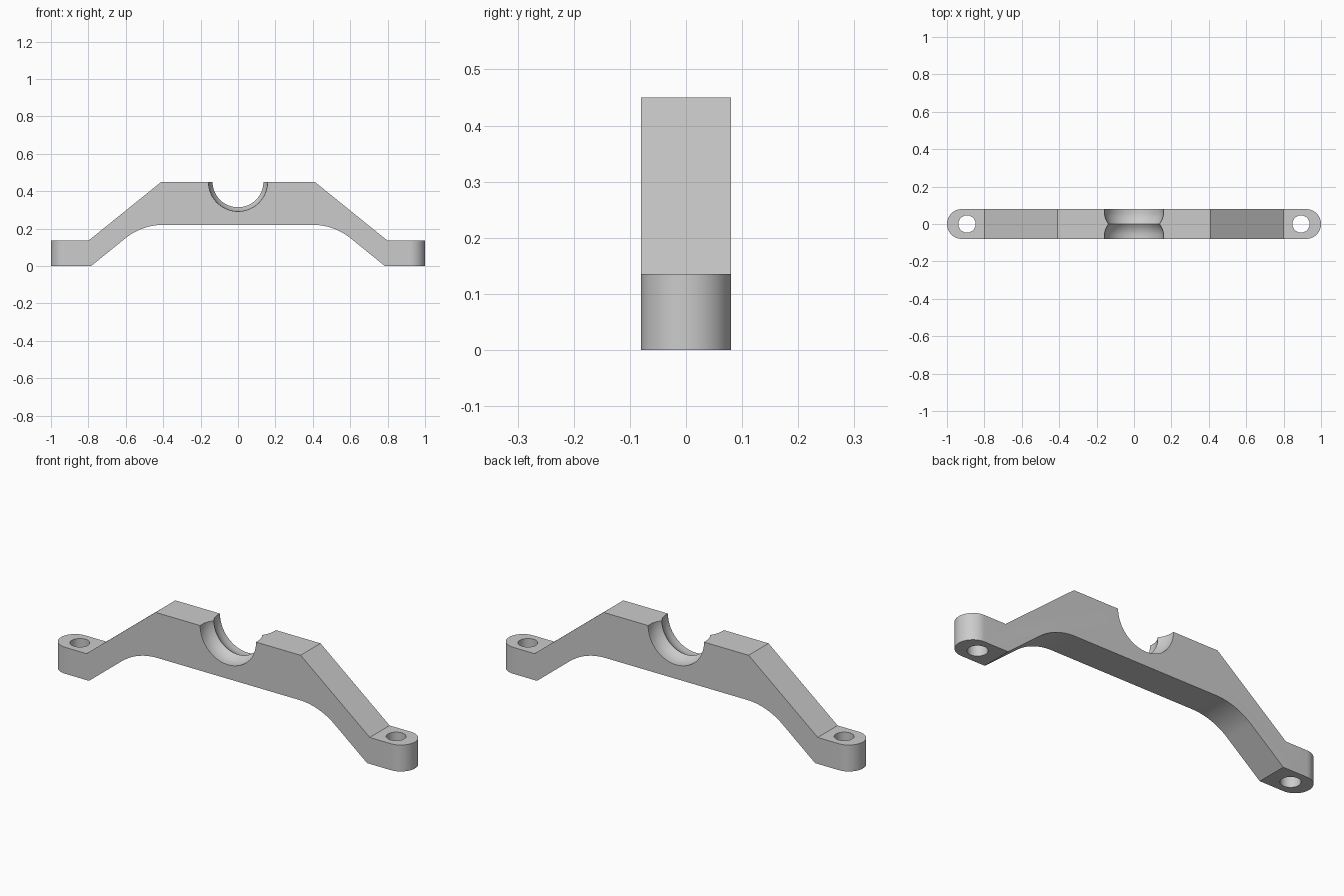
import bpy, bmesh, math

cube = bpy.data.objects.get("Cube")
if cube:
    bpy.data.objects.remove(cube)

HALF = 0.08      # half thickness of the bracket
TOP = 0.45       # height of the flat top

grey = bpy.data.materials.new("plain grey")
grey.use_nodes = True
colour = (0.6, 0.6, 0.6, 1)
grey.diffuse_color = colour
grey.node_tree.nodes["Principled BSDF"].inputs["Base Color"].default_value = colour


def make_object(name, bm):
    bmesh.ops.recalc_face_normals(bm, faces=bm.faces)
    mesh = bpy.data.meshes.new(name)
    bm.to_mesh(mesh)
    bm.free()
    mesh.materials.append(grey)
    obj = bpy.data.objects.new(name, mesh)
    bpy.context.collection.objects.link(obj)
    return obj


def prism(name, points, offset):
    """Extrude a closed outline of 3D points along an offset."""
    bm = bmesh.new()
    face = bm.faces.new([bm.verts.new(p) for p in points])
    new = bmesh.ops.extrude_face_region(bm, geom=[face])["geom"]
    verts = [v for v in new if isinstance(v, bmesh.types.BMVert)]
    bmesh.ops.translate(bm, verts=verts, vec=offset)
    return make_object(name, bm)


def arc(cx, cy, radius, start, end, steps):
    angles = [math.radians(start + (end - start) * i / steps) for i in range(steps + 1)]
    return [(cx + radius * math.cos(a), cy + radius * math.sin(a)) for a in angles]


def boolean(target, tool, operation):
    mod = target.modifiers.new(operation.lower(), 'BOOLEAN')
    mod.operation = operation
    mod.solver = 'EXACT'
    mod.object = tool
    bpy.context.view_layer.objects.active = target
    bpy.ops.object.modifier_apply(modifier=mod.name)
    bpy.data.objects.remove(tool)


# Arched side profile, mirrored about the middle
right = [(0.41, TOP), (0.8, 0.135), (1.0, 0.135), (1.0, 0), (0.785, 0)]
right += arc(0.4, -0.1, 0.32, 51, 90, 14)
left = [(-x, z) for x, z in reversed(right)]
bracket = prism("bracket", [(x, -HALF, z) for x, z in right + left], (0, 2 * HALF, 0))

# Rounded ends, seen from above
slot = arc(1 - HALF, 0, HALF, -90, 90, 32) + arc(HALF - 1, 0, HALF, 90, 270, 32)
boolean(bracket, prism("end_rounding", [(x, y, -0.1) for x, y in slot], (0, 0, 1)), 'INTERSECT')

# Bolt holes through the feet
for side in (-1, 1):
    ring = arc(side * 0.893, 0, 0.046, 0, 352.5, 47)
    boolean(bracket, prism("bolt_hole", [(x, y, -0.1) for x, y in ring], (0, 0, 1)), 'DIFFERENCE')

# Half-round seat with two scooped channels meeting in a central ridge
bm = bmesh.new()
half_steps = 8
rows = []
for i in range(-half_steps, half_steps + 1):
    y = 0.09 * i / half_steps
    t = min(abs(y) / 0.06, 1)
    radius = 0.136 + 0.022 * (1 - (1 - t) ** 2)
    rows.append([bm.verts.new((x, y, z)) for x, z in arc(0, TOP, radius, 1, 356, 71)])
for a, b in zip(rows, rows[1:]):
    for i in range(len(a)):
        j = (i + 1) % len(a)
        bm.faces.new((a[i], a[j], b[j], b[i]))
bm.faces.new(rows[0])
bm.faces.new(rows[-1])
boolean(bracket, make_object("seat_cutter", bm), 'DIFFERENCE')

# Smooth the curved walls, keep the edges crisp
bpy.ops.object.select_all(action='DESELECT')
bracket.select_set(True)
bpy.context.view_layer.objects.active = bracket
bpy.ops.object.shade_smooth_by_angle(angle=math.radians(25))
